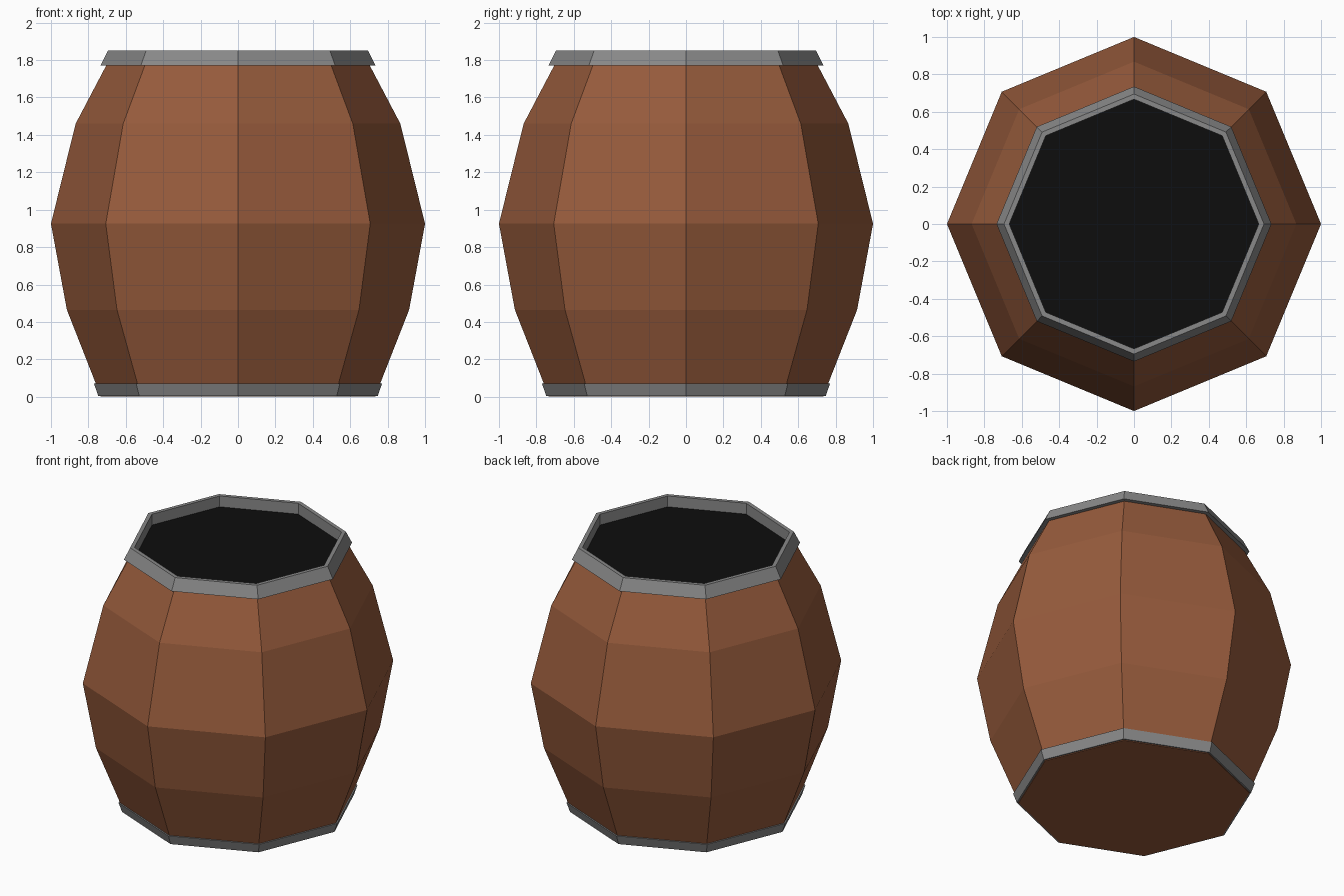
import bpy, bmesh
from math import cos, sin, pi

if "Cube" in bpy.data.objects:
    bpy.data.objects.remove(bpy.data.objects["Cube"])

SIDES = 8


def material(name, rgb):
    m = bpy.data.materials.new(name)
    m.diffuse_color = (*rgb, 1)
    m.use_nodes = True
    m.node_tree.nodes["Principled BSDF"].inputs["Base Color"].default_value = m.diffuse_color
    return m


def lathe(name, profile, mat, closed=False, cap_start=False, cap_end=False):
    """Revolve (radius, z) points around z into flat octagonal bands."""
    bm = bmesh.new()
    rings = [[bm.verts.new((r * cos(2 * pi * i / SIDES), r * sin(2 * pi * i / SIDES), z))
              for i in range(SIDES)] for r, z in profile]
    pairs = list(zip(rings, rings[1:]))
    if closed:
        pairs.append((rings[-1], rings[0]))
    for a, b in pairs:
        for i in range(SIDES):
            j = (i + 1) % SIDES
            bm.faces.new((a[i], a[j], b[j], b[i]))
    if cap_start:
        bm.faces.new(rings[0][::-1])
    if cap_end:
        bm.faces.new(rings[-1])
    mesh = bpy.data.meshes.new(name)
    bm.to_mesh(mesh)
    bm.free()
    mesh.materials.append(mat)
    obj = bpy.data.objects.new(name, mesh)
    bpy.context.collection.objects.link(obj)
    return obj


wood = material("wood", (0.31, 0.105, 0.045))
metal = material("metal", (0.25, 0.25, 0.25))
dark = material("dark", (0.004, 0.004, 0.004))

# Bulging wooden body with a closed bottom
lathe("barrel_body", [(0.735, 0), (0.76, 0.07), (0.915, 0.465), (1.0, 0.925),
                      (0.868, 1.46), (0.705, 1.77)], wood, cap_start=True)

# Metal hoops at the rim and the foot
lathe("top_hoop", [(0.667, 1.77), (0.735, 1.77), (0.695, 1.85), (0.667, 1.85)],
      metal, closed=True)
lathe("bottom_hoop", [(0.733, 0.004), (0.747, 0.004), (0.77, 0.07), (0.755, 0.07)],
      metal, closed=True)

# Dark contents just below the rim
lathe("barrel_contents", [(0.69, 1.774)], dark, cap_end=True)
